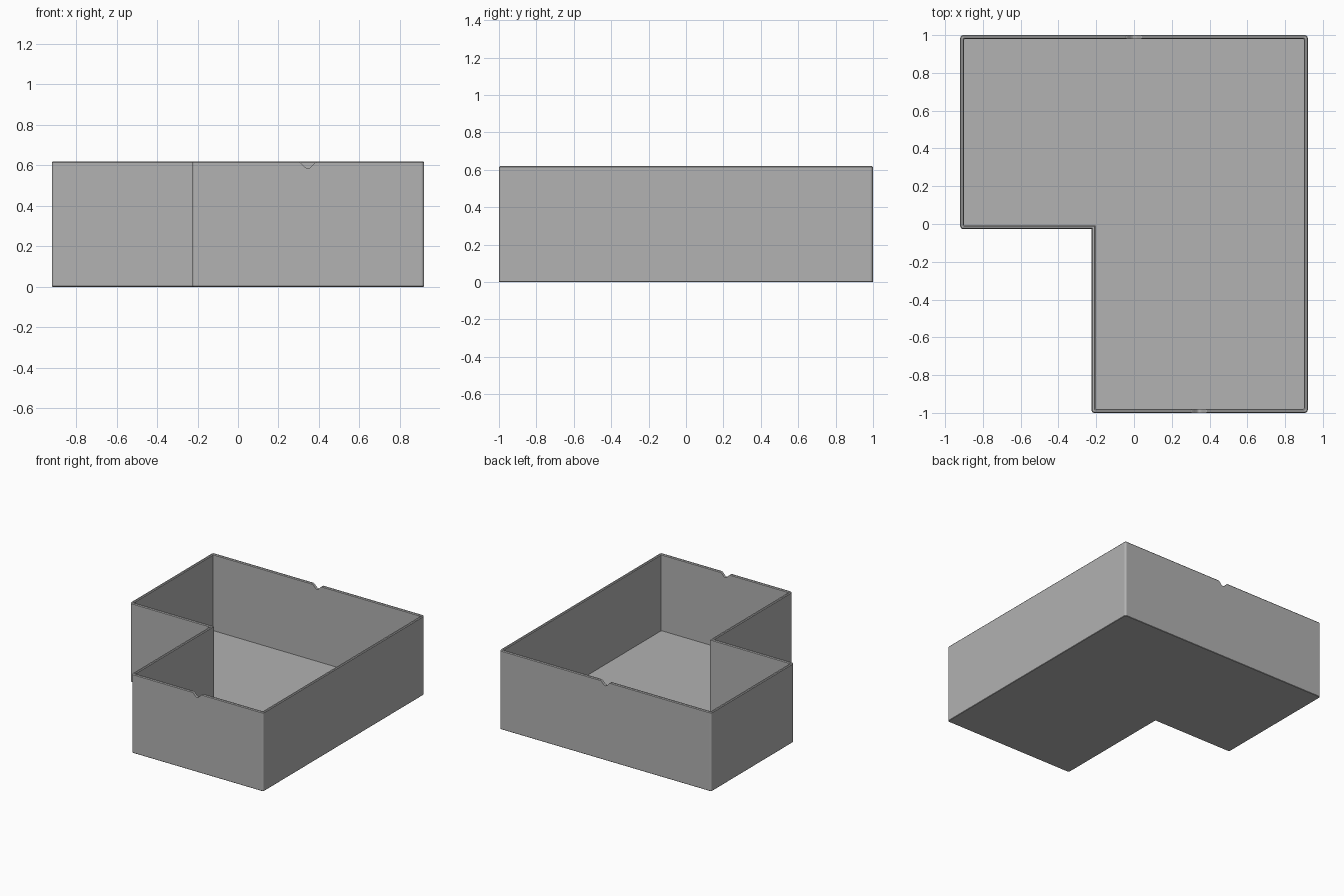
import bpy, bmesh, math
from mathutils import Vector

default = bpy.data.objects.get("Cube")
if default:
    bpy.data.objects.remove(default, do_unlink=True)

HEIGHT, WALL, FLOOR = 0.62, 0.02, 0.02
CORNER_RADIUS, ARC_STEPS = 0.016, 6

grey = bpy.data.materials.new("plain grey")
grey.use_nodes = True
colour = (0.445, 0.445, 0.445, 1)
grey.diffuse_color = colour
grey.node_tree.nodes["Principled BSDF"].inputs["Base Color"].default_value = colour

# L-shaped footprint, counter-clockwise
FOOTPRINT = [Vector(p) for p in (
    (-0.225, -1), (0.92, -1), (0.92, 1),
    (-0.92, 1), (-0.92, -0.027), (-0.225, -0.027))]


def outline(inset):
    """Footprint moved inwards, with its outer corners rounded."""
    points = []
    radius = max(CORNER_RADIUS - inset, 0.006)
    for i, p in enumerate(FOOTPRINT):
        back = (FOOTPRINT[i - 1] - p).normalized()
        ahead = (FOOTPRINT[(i + 1) % len(FOOTPRINT)] - p).normalized()
        if ahead.x * back.y - ahead.y * back.x < 0:      # inward corner stays sharp
            points.append(p - inset * (back + ahead))
            continue
        centre = p + (inset + radius) * (back + ahead)
        for k in range(ARC_STEPS + 1):
            a = math.pi / 2 * k / ARC_STEPS
            points.append(centre - radius * (ahead * math.cos(a) + back * math.sin(a)))
    return points


def finish(bm, name):
    bmesh.ops.recalc_face_normals(bm, faces=bm.faces)
    mesh = bpy.data.meshes.new(name)
    bm.to_mesh(mesh)
    bm.free()
    mesh.materials.append(grey)
    obj = bpy.data.objects.new(name, mesh)
    bpy.context.collection.objects.link(obj)
    return obj


def make_tray():
    """Stacked outlines run up the outside, over the rim and down inside."""
    levels = [(0.003, 0), (0, 0.003), (0, HEIGHT - 0.006), (0.005, HEIGHT),
              (WALL - 0.005, HEIGHT), (WALL, HEIGHT - 0.006), (WALL, FLOOR)]
    bm = bmesh.new()
    loops = [[bm.verts.new((p.x, p.y, z)) for p in outline(inset)]
             for inset, z in levels]
    for low, high in zip(loops, loops[1:]):
        for i in range(len(low)):
            bm.faces.new((low[i - 1], low[i], high[i], high[i - 1]))
    bm.faces.new(loops[0])
    bm.faces.new(loops[-1])
    return finish(bm, "l_shaped_tray")


def cut_notch(tray, x, y):
    """Small flared finger notch through the rim."""
    half, depth, steps = 0.05, 0.036, 16
    profile = [(x - half, HEIGHT + 0.05)]
    for k in range(steps + 1):
        t = 2 * k / steps - 1
        dip = depth * (0.5 + 0.5 * math.cos(math.pi * t))
        profile.append((x + half * t, HEIGHT + 0.0005 - dip))
    profile.append((x + half, HEIGHT + 0.05))
    bm = bmesh.new()
    face = bm.faces.new([bm.verts.new((px, y - 0.06, pz)) for px, pz in profile])
    side = bmesh.ops.extrude_face_region(bm, geom=[face])
    moved = [v for v in side["geom"] if isinstance(v, bmesh.types.BMVert)]
    bmesh.ops.translate(bm, verts=moved, vec=(0, 0.12, 0))
    cutter = finish(bm, "notch_cutter")
    cutter.hide_render = True
    mod = tray.modifiers.new("notch", 'BOOLEAN')
    mod.operation, mod.solver, mod.object = 'DIFFERENCE', 'EXACT', cutter
    bpy.context.view_layer.objects.active = tray
    bpy.ops.object.modifier_apply(modifier=mod.name)
    bpy.data.objects.remove(cutter, do_unlink=True)


tray = make_tray()
cut_notch(tray, 0.345, -1)    # front wall
cut_notch(tray, 0, 1)         # back wall
